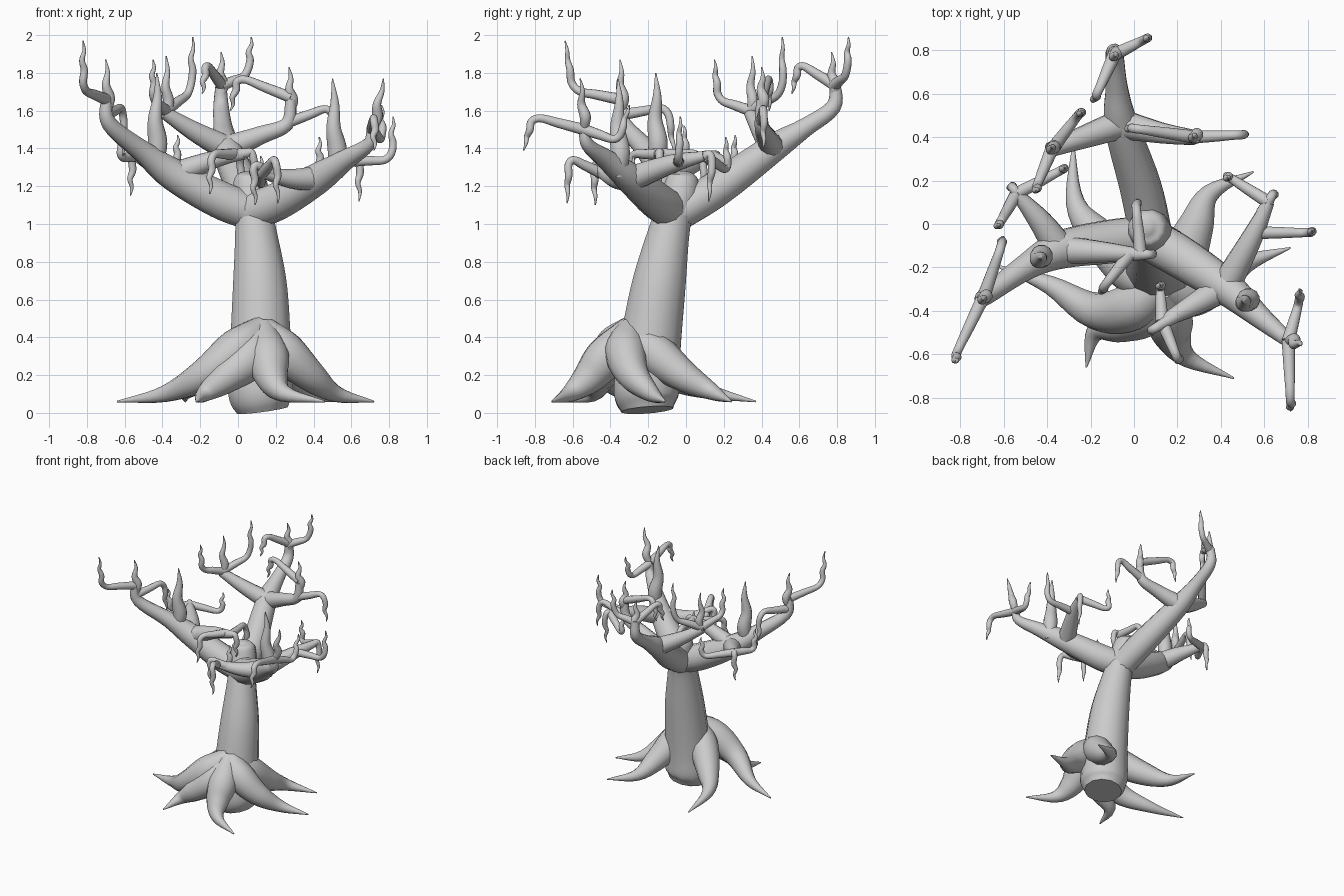
import bpy
import bmesh
import math
from mathutils import Vector

if "Cube" in bpy.data.objects:
    bpy.data.objects.remove(bpy.data.objects["Cube"], do_unlink=True)

bark = bpy.data.materials.new("grey bark")
bark.use_nodes = True
bark.diffuse_color = (0.6, 0.6, 0.6, 1)
bark.node_tree.nodes["Principled BSDF"].inputs["Base Color"].default_value = bark.diffuse_color

SIDES = 12
STEPS = 5


def spline(points, radii):
    """Catmull-Rom sampling of a path and its radii, as (position, radius) pairs."""
    keys = [Vector((*p, r)) for p, r in zip(points, radii)]
    keys = [keys[0] * 2 - keys[1]] + keys + [keys[-1] * 2 - keys[-2]]
    samples = []
    for a, b, c, d in zip(keys, keys[1:], keys[2:], keys[3:]):
        for step in range(STEPS):
            t = step / STEPS
            samples.append((b * 2 + (c - a) * t + (a * 2 - b * 5 + c * 4 - d) * t * t
                            + (b * 3 - a - c * 3 + d) * t ** 3) / 2)
    samples.append(keys[-2])
    return [(Vector(s[:3]), max(s[3], 0.003)) for s in samples]


def tube(name, points, radii):
    """Round tapering limb swept along a smooth path."""
    samples = spline(points, radii)
    centres = [centre for centre, radius in samples]
    mesh = bmesh.new()
    rings = []
    side = None
    for i, (centre, radius) in enumerate(samples):
        ahead = centres[min(i + 1, len(centres) - 1)]
        behind = centres[max(i - 1, 0)]
        tangent = (ahead - behind).normalized()
        side = tangent.orthogonal() if side is None else side - tangent * side.dot(tangent)
        side.normalize()
        other = tangent.cross(side)
        ring = []
        for k in range(SIDES):
            angle = math.tau * k / SIDES
            offset = side * math.cos(angle) + other * math.sin(angle)
            ring.append(mesh.verts.new(centre + offset * radius))
        rings.append(ring)
    for low, high in zip(rings, rings[1:]):
        for k in range(SIDES):
            n = (k + 1) % SIDES
            mesh.faces.new((low[k], low[n], high[n], high[k]))
    mesh.faces.new(rings[0][::-1])
    mesh.faces.new(rings[-1])
    data = bpy.data.meshes.new(name)
    mesh.to_mesh(data)
    mesh.free()
    data.materials.append(bark)
    item = bpy.data.objects.new(name, data)
    bpy.context.collection.objects.link(item)
    bpy.ops.object.select_all(action="DESELECT")
    item.select_set(True)
    bpy.context.view_layer.objects.active = item
    bpy.ops.object.shade_smooth_by_angle(angle=math.radians(50))


def twig(name, start, elbow, tip, radius=0.031):
    """Thin shoot that bends at the elbow and ends in a crooked point."""
    start, elbow, tip = Vector(start), Vector(elbow), Vector(tip)
    points = [start, start.lerp(elbow, 0.5), start.lerp(elbow, 0.85), elbow.lerp(tip, 0.15)]
    radii = [radius, radius * 0.85, radius * 0.7, radius * 0.68]
    wobble = 0.006
    for t in (0.4, 0.6, 0.8):
        points.append(elbow.lerp(tip, t) + Vector((wobble, wobble / 2, 0)))
        radii.append(radius * 0.8 * (1 - t) + 0.005)
        wobble = -wobble
    tube(name, points + [tip], radii + [0.003])


def spike(name, base, tip, radius=0.03):
    """Upright shoot, swollen low down and crooked near the top."""
    base, tip = Vector(base), Vector(tip)
    points, radii = [base], [radius * 0.7]
    for t, width, wobble in ((0.25, 1, 0.012), (0.5, 0.75, -0.004), (0.75, 0.45, 0.007)):
        points.append(base.lerp(tip, t) + Vector((wobble, wobble, 0)))
        radii.append(radius * width)
    tube(name, points + [tip], radii + [0.003])


def root(name, *bends):
    """Thick swollen root running from the trunk to a point on the ground."""
    crown = (0.13, -0.29, 0.45)
    tube(name, (crown, *bends), (0.07, 0.11, 0.086, 0.044, 0.004))


# Trunk and the rounded stump at its top
tube("trunk",
     ((0.13, -0.205, 0.015), (0.12, -0.21, 0.1), (0.12, -0.2, 0.25), (0.12, -0.18, 0.43),
      (0.115, -0.14, 0.7), (0.09, -0.08, 1), (0.07, -0.03, 1.16), (0.06, -0.02, 1.25),
      (0.06, -0.02, 1.28)),
     (0.14, 0.177, 0.172, 0.163, 0.145, 0.108, 0.1, 0.08, 0.02))

# Roots
root("root_right", (0.0, -0.38, 0.34), (-0.18, -0.4, 0.2), (-0.39, -0.28, 0.1), (-0.64, -0.19, 0.06))
root("root_back_right", (0.0, -0.22, 0.33), (-0.16, -0.06, 0.2), (-0.27, 0.1, 0.12), (-0.28, 0.37, 0.06))
root("root_front_right", (0.07, -0.4, 0.3), (-0.06, -0.46, 0.19), (-0.18, -0.5, 0.1), (-0.22, -0.66, 0.06))
root("root_front_left", (0.16, -0.42, 0.3), (0.18, -0.52, 0.18), (0.25, -0.62, 0.1), (0.46, -0.71, 0.06))
root("root_left", (0.24, -0.32, 0.33), (0.38, -0.28, 0.2), (0.52, -0.18, 0.1), (0.72, -0.11, 0.06))
root("root_back_left", (0.21, -0.18, 0.33), (0.28, -0.02, 0.2), (0.35, 0.14, 0.11), (0.55, 0.24, 0.06))

# Left limb with its end shoots
left_fork, left_end = (0.42, -0.29, 1.24), (0.71, -0.54, 1.5)
tube("left_limb", ((0.05, -0.06, 1.06), (0.21, -0.15, 1.12), left_fork, (0.57, -0.42, 1.34),
                   (0.69, -0.52, 1.42), left_end), (0.1, 0.1, 0.083, 0.055, 0.036, 0.027))
spike("left_spike", (0.52, -0.36, 1.25), (0.5, -0.36, 1.77), 0.053)
spike("left_end_spike", left_end, (0.77, -0.56, 1.77))
twig("left_end_hook", left_end, (0.72, -0.81, 1.57), (0.72, -0.86, 1.39))
twig("left_end_shoot", left_end, (0.76, -0.36, 1.44), (0.76, -0.3, 1.63))

# Left limb: branch to the back
back_twigs = (0.62, 0.1, 1.36)
tube("left_back_branch", (left_fork, (0.54, -0.07, 1.32), back_twigs), (0.07, 0.05, 0.027))
twig("left_back_drop", (0.59, 0.05, 1.35), (0.64, 0.14, 1.37), (0.64, 0.12, 1.12))
twig("left_back_shoot", back_twigs, (0.43, 0.22, 1.28), (0.43, 0.21, 1.46))
twig("left_back_rise", (0.56, -0.04, 1.33), (0.81, -0.04, 1.34), (0.82, -0.03, 1.57))

# Left limb: branch to the front
front_twigs = (0.13, -0.45, 1.27)
tube("left_front_branch", (left_fork, (0.28, -0.37, 1.24), front_twigs), (0.07, 0.052, 0.028))
twig("left_front_drop", (0.2, -0.42, 1.26), (0.08, -0.49, 1.32), (0.09, -0.48, 1.1))
twig("left_front_hook", front_twigs, (0.2, -0.62, 1.35), (0.21, -0.63, 1.11))
twig("left_front_shoot", front_twigs, (0.12, -0.29, 1.2), (0.12, -0.28, 1.36))

# Right limb with its end shoots
right_fork, right_end = (-0.34, -0.12, 1.26), (-0.7, -0.35, 1.66)
tube("right_limb", ((0.08, -0.06, 1.06), (-0.1, -0.08, 1.13), right_fork, (-0.5, -0.2, 1.38),
                    (-0.68, -0.33, 1.53), right_end), (0.1, 0.103, 0.088, 0.06, 0.042, 0.028))
spike("right_spike", (-0.44, -0.16, 1.3), (-0.43, -0.16, 1.8), 0.053)
spike("right_end_spike", (-0.69, -0.34, 1.6), (-0.7, -0.35, 1.87))
twig("right_end_rise", right_end, (-0.82, -0.6, 1.71), (-0.82, -0.64, 1.97))
twig("right_end_hook", (-0.69, -0.33, 1.58), (-0.61, -0.1, 1.62), (-0.61, -0.06, 1.36))

# Right limb: branch to the back
side_twigs = (-0.54, 0.14, 1.36)
tube("right_back_branch", (right_fork, (-0.43, 0.01, 1.31), side_twigs), (0.075, 0.056, 0.028))
twig("right_back_drop", (-0.51, 0.1, 1.35), (-0.56, 0.17, 1.37), (-0.57, 0.17, 1.15))
twig("right_back_shoot", side_twigs, (-0.33, 0.25, 1.31), (-0.32, 0.26, 1.47))
twig("right_back_rise", side_twigs, (-0.62, 0.0, 1.35), (-0.63, -0.01, 1.52))

# Right limb: branch to the middle
middle_twigs = (0.03, -0.14, 1.37)
tube("right_middle_branch", (right_fork, (-0.13, -0.13, 1.34), middle_twigs), (0.07, 0.048, 0.028))
twig("right_middle_drop", (0, -0.14, 1.37), (0.08, -0.14, 1.38), (0.08, -0.14, 1.2))
twig("right_middle_hook", (-0.02, -0.14, 1.37), (-0.14, -0.29, 1.37), (-0.15, -0.32, 1.16))
twig("right_middle_shoot", middle_twigs, (0.01, 0.08, 1.37), (0.01, 0.11, 1.1))

# Back limb with its end shoots
back_fork, back_end = (-0.06, 0.46, 1.4), (-0.09, 0.79, 1.75)
tube("back_limb", ((0.08, -0.06, 1.05), (0.03, 0.17, 1.19), back_fork, (-0.08, 0.63, 1.51),
                   (-0.09, 0.78, 1.62), back_end), (0.1, 0.097, 0.078, 0.052, 0.042, 0.028))
spike("back_spike", (-0.09, 0.78, 1.68), (-0.09, 0.77, 1.91))
twig("back_rise", (-0.09, 0.78, 1.73), (0.05, 0.85, 1.79), (0.07, 0.86, 1.99))
twig("back_hook", (-0.09, 0.78, 1.74), (-0.17, 0.6, 1.85), (-0.19, 0.56, 1.69))

# Back limb: branch to the right
tube("back_right_branch", (back_fork, (-0.23, 0.4, 1.49), (-0.39, 0.34, 1.59)), (0.07, 0.053, 0.034))
spike("back_right_spike", (-0.38, 0.34, 1.57), (-0.38, 0.35, 1.89))
twig("back_right_rise", (-0.38, 0.34, 1.6), (-0.25, 0.51, 1.7), (-0.24, 0.51, 1.99))
twig("back_right_shoot", (-0.38, 0.34, 1.6), (-0.45, 0.17, 1.66), (-0.45, 0.15, 1.87))

# Back limb: branch to the left
tube("back_left_branch", (back_fork, (0.12, 0.42, 1.47), (0.26, 0.4, 1.53), (0.28, 0.4, 1.66)),
     (0.07, 0.05, 0.037, 0.028))
spike("back_left_spike", (0.28, 0.4, 1.6), (0.27, 0.4, 1.83))
twig("back_left_hook", (0.27, 0.4, 1.54), (0.49, 0.41, 1.62), (0.52, 0.41, 1.4))
twig("back_left_shoot", (0.28, 0.4, 1.67), (0.0, 0.44, 1.78), (-0.04, 0.44, 1.6))
